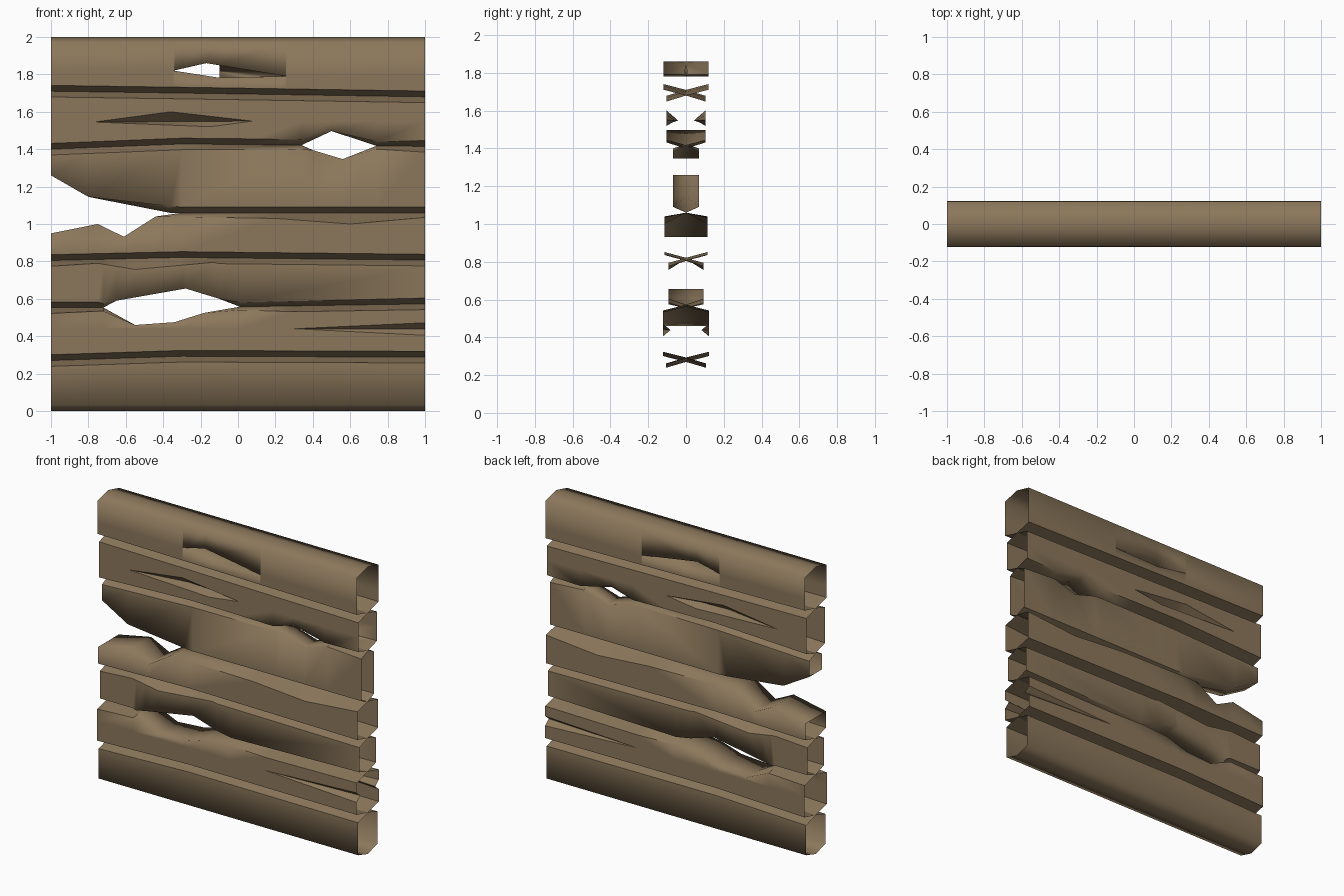
import bpy, bmesh

if "Cube" in bpy.data.objects:
    bpy.data.objects.remove(bpy.data.objects["Cube"])

wood = bpy.data.materials.new("weathered brown wood")
wood.diffuse_color = (0.26, 0.185, 0.105, 1)
wood.use_nodes = True
wood.node_tree.nodes["Principled BSDF"].inputs["Base Color"].default_value = wood.diffuse_color

names = ["bottom", "second", "third", "fourth", "fifth", "sixth", "top"]
half_depth = [.105, .122, .092, .115, .07, .102, .12]

# Groove bottom height of each seam at x = -1, -0.3, 1 (first is ground, last is top)
SEAM_X = (-1, -.3, 1)
grooves = [(0, 0, 0), (.27, .293, .288), (.553, .553, .573), (.805, .821, .807),
           (1.06, 1.06, 1.06), (1.4, 1.428, 1.415), (1.71, 1.7, 1.68), (2, 2, 2)]
BEVEL = .031

# Worn stretches of the plank edges that replace the straight bevel line
worn_above = {
    2: [(-.72, .575), (-.65, .59), (-.28, .655), (-.1, .6), (.01, .58)],
    4: [(-1, 1.26), (-.8, 1.145), (-.365, 1.095)],
    5: [(.34, 1.45), (.5, 1.497), (.74, 1.44)],
}
worn_below = {
    2: [(-.72, .535), (-.55, .46), (-.34, .475), (-.18, .525), (.01, .54)],
    3: [(-.75, .79), (-.55, .757), (-.13, .795)],
    4: [(-1, .95), (-.75, 1), (-.61, .932), (-.44, 1.04), (.2, 1.03), (.6, 1), (1, 1.035)],
    5: [(.34, 1.4), (.4, 1.395), (.56, 1.347), (.74, 1.4)],
}
# x range in which a seam is broken right through
broken = {2: (-.72, .01), 4: (-1.1, -.366), 5: (.34, .74)}

# Cuts in plank faces: left tip, top, bottom, right end (top, bottom), depth per opening
splits = {
    1: ((.3, .44), None, None, (1, .472, .405), .6),
    5: ((-.77, 1.545), (-.36, 1.6), (-.15, 1.52), (.08, 1.55, 1.55), .85),
    6: ((-.345, 1.82), (-.17, 1.86), (-.1, 1.782), (.26, 1.79, 1.79), 100),
}


def at(line, x):
    """Height of a polyline at x."""
    if x <= line[0][0]:
        return line[0][1]
    for (xa, a), (xb, b) in zip(line, line[1:]):
        if x <= xb:
            return a + (b - a) * (x - xa) / (xb - xa)
    return line[-1][1]


def edge_height(seam, x, side):
    """Front edge height and groove height of a seam; side +1 is above it."""
    mid = at(list(zip(SEAM_X, grooves[seam])), x)
    worn = (worn_above if side > 0 else worn_below).get(seam)
    front = mid + side * BEVEL
    if worn and worn[0][0] <= x <= worn[-1][0]:
        front = at(worn, x)
    x0, x1 = broken.get(seam, (9, 9))
    return front, (front if x0 < x < x1 else mid)


def is_soft(x, z):
    """Places that are rounded over rather than creased."""
    if z > 1.9 or z < .1:
        return True
    if -.36 < x < .27 and 1.77 < z < 1.87:
        return True
    return any(x0 < x < x1 and grooves[s][0] - .17 < z < grooves[s][0] + .21
               and abs(z - grooves[s][1]) < .21 for s, (x0, x1) in broken.items())


def is_sharp(e):
    m = (e.verts[0].co + e.verts[1].co) / 2
    on_middle = all(abs(v.co.y) < 1e-4 for v in e.verts)
    return not is_soft(m.x, m.z) and (on_middle or e.calc_face_angle(0) > .4)


def plank(i):
    d, cut = half_depth[i], splits.get(i)
    xs = set(SEAM_X)
    for line in (worn_above.get(i, []), worn_below.get(i + 1, [])):
        xs |= {p[0] for p in line}
    if cut:
        tip, top, bottom, end, slope = cut
        tail_hi, tail_lo = (end[0], end[1]), (end[0], end[2])
        hi = [p for p in (tip, top, tail_hi) if p]
        lo = [p for p in (tip, bottom, tail_lo) if p]
        axis = [tip, (end[0], (end[1] + end[2]) / 2)]
        xs |= {p[0] for p in hi + lo}
        if slope > 1:
            xs |= {tip[0] + .006, end[0] - .006}
    bm = bmesh.new()
    rows = []
    for x in sorted(xs):
        bf, bmid = edge_height(i, x, 1)
        tf, tmid = edge_height(i + 1, x, -1)
        pts = [(0, bmid), (-d, bf)]
        if cut:
            zl, zh = at(lo, x), at(hi, x)
            y = min(d, slope * (zh - zl)) - d
            through = slope > 1
            pts += [(-d, zl), (y, zl if through else at(axis, x)),
                    (y, zh if through else at(axis, x)), (-d, zh)]
        pts += [(-d, tf), (0, tmid)]
        rows.append([bm.verts.new((x, y, z)) for y, z in pts])
    for a, b in zip(rows, rows[1:]):
        for k in range(len(a) - 1):
            quad = (a[k], b[k], b[k + 1], a[k + 1])
            if any(abs(v.co.y) > 1e-4 for v in quad):
                bm.faces.new(quad).smooth = True
    bmesh.ops.remove_doubles(bm, verts=bm.verts, dist=1e-4)
    bm.normal_update()
    for e in bm.edges:
        e.smooth = not is_sharp(e)
    me = bpy.data.meshes.new(names[i] + "_plank")
    bm.to_mesh(me)
    bm.free()
    me.materials.append(wood)
    ob = bpy.data.objects.new(names[i] + "_plank", me)
    bpy.context.collection.objects.link(ob)
    # back half
    mir = ob.modifiers.new("back_half", "MIRROR")
    mir.use_axis = (False, True, False)
    mir.merge_threshold = .0005


for n in range(len(names)):
    plank(n)
